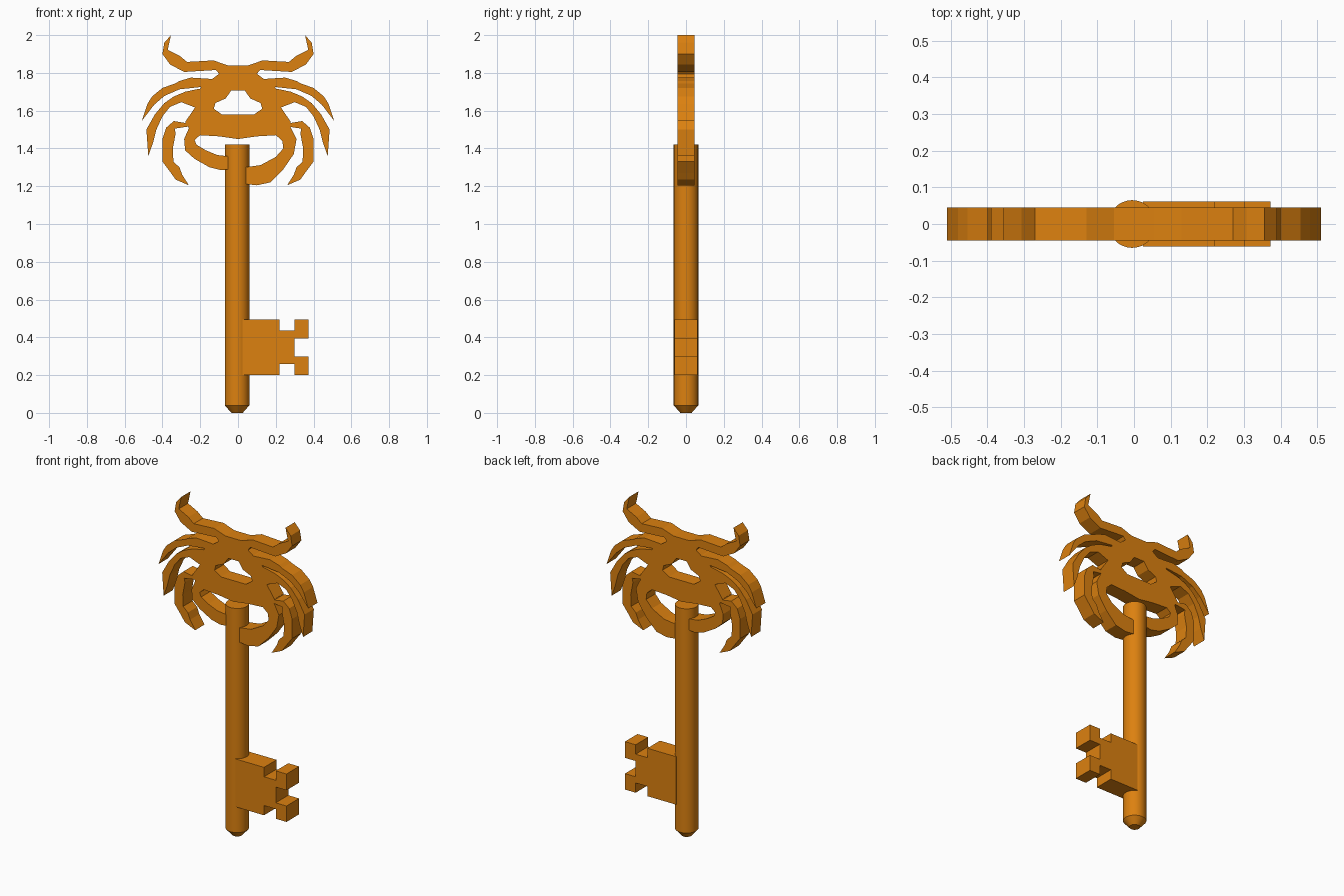
import bpy, bmesh, math

if "Cube" in bpy.data.objects:
    bpy.data.objects.remove(bpy.data.objects["Cube"])

gold = bpy.data.materials.new("orange_gold")
gold.diffuse_color = (0.72, 0.22, 0.005, 1)
gold.use_nodes = True
gold.node_tree.nodes["Principled BSDF"].inputs["Base Color"].default_value = gold.diffuse_color


def add_object(name, bm):
    bmesh.ops.recalc_face_normals(bm, faces=bm.faces)
    mesh = bpy.data.meshes.new(name)
    bm.to_mesh(mesh)
    bm.free()
    obj = bpy.data.objects.new(name, mesh)
    bpy.context.collection.objects.link(obj)
    mesh.materials.append(gold)
    return obj


def plate(name, points, half):
    """Extrude an x/z outline through y from -half to +half."""
    bm = bmesh.new()
    face = bm.faces.new([bm.verts.new((x, -half, z)) for x, z in points])
    ext = bmesh.ops.extrude_face_region(bm, geom=[face])
    verts = [v for v in ext["geom"] if isinstance(v, bmesh.types.BMVert)]
    bmesh.ops.translate(bm, verts=verts, vec=(0, 2 * half, 0))
    return add_object(name, bm)


def flip(points):
    return [(-x, z) for x, z in points]


def combine(target, other, operation):
    mod = target.modifiers.new("combine", 'BOOLEAN')
    mod.operation, mod.solver, mod.object = operation, 'EXACT', other
    bpy.context.view_layer.objects.active = target
    bpy.ops.object.modifier_apply(modifier=mod.name)
    bpy.data.objects.remove(other)


# crab shell, half outline mirrored
T = 0.045
half_shell = [(0, 1.84), (.055, 1.84), (.12, 1.82), (.10, 1.795), (.14, 1.765),
              (.19, 1.735), (.215, 1.69), (.225, 1.62), (.28, 1.54), (.255, 1.50),
              (.20, 1.47), (.10, 1.464), (0, 1.45)]
crab = plate("crab_bow", half_shell + flip(half_shell[1:-1])[::-1], T)

# paired limbs
claw = [(.03, 1.835), (.055, 1.84), (.13, 1.866), (.27, 1.858), (.307, 1.889),
        (.372, 1.922), (.355, 2.0), (.39, 1.96), (.40, 1.90), (.36, 1.845),
        (.285, 1.805), (.12, 1.815), (.06, 1.80)]
front_leg = [(.11, 1.775), (.14, 1.768), (.25, 1.775), (.31, 1.757), (.33, 1.745),
             (.40, 1.72), (.455, 1.675), (.48, 1.635), (.51, 1.545), (.445, 1.63),
             (.39, 1.678), (.31, 1.713), (.20, 1.725), (.12, 1.74)]
middle_leg = [(.15, 1.72), (.21, 1.715), (.28, 1.70), (.34, 1.675), (.39, 1.64),
              (.44, 1.58), (.485, 1.50), (.475, 1.36), (.45, 1.43), (.432, 1.50),
              (.40, 1.57), (.36, 1.62), (.30, 1.645), (.21, 1.61), (.15, 1.62)]
lower_leg = [(.20, 1.57), (.25, 1.575), (.28, 1.535), (.34, 1.545), (.38, 1.51),
             (.40, 1.45), (.40, 1.33), (.355, 1.27), (.33, 1.235), (.26, 1.205),
             (.295, 1.26), (.31, 1.30), (.342, 1.33), (.345, 1.40), (.33, 1.48),
             (.335, 1.505), (.27, 1.515), (.20, 1.52)]
for limb in (claw, front_leg, middle_leg, lower_leg):
    for outline in (limb, flip(limb)):
        combine(crab, plate("limb", outline, T), 'UNION')

# back legs curling in to the shaft, different on each side
left_back = [(-.25, 1.53), (-.285, 1.45), (-.28, 1.39), (-.23, 1.345), (-.15, 1.30),
             (-.09, 1.285), (-.04, 1.29), (-.04, 1.357), (-.11, 1.365), (-.17, 1.39),
             (-.22, 1.42), (-.23, 1.445), (-.19, 1.48)]
right_back = [(.25, 1.54), (.28, 1.51), (.31, 1.45), (.295, 1.37), (.24, 1.29),
              (.17, 1.22), (.10, 1.205), (.035, 1.212), (.035, 1.30), (.12, 1.312),
              (.20, 1.355), (.24, 1.40), (.235, 1.44), (.19, 1.48)]
for outline in (left_back, right_back):
    combine(crab, plate("limb", outline, T), 'UNION')

# opening in the shell
half_hole = [(.035, 1.708), (.065, 1.665), (.12, 1.64), (.128, 1.61), (.085, 1.58)]
combine(crab, plate("hole", half_hole + flip(half_hole)[::-1], 0.1), 'DIFFERENCE')

# shaft with a chamfered tip
bm = bmesh.new()
rings = []
for r, z in ((.03, 0), (.065, .04), (.065, 1.42)):
    rings.append([bm.verts.new((-.005 + r * math.cos(math.tau * i / 48),
                                r * math.sin(math.tau * i / 48), z)) for i in range(48)])
for a, b in zip(rings, rings[1:]):
    for i in range(48):
        j = (i + 1) % 48
        bm.faces.new((a[i], a[j], b[j], b[i]))
bm.faces.new(rings[0])
bm.faces.new(rings[-1])
shaft = add_object("shaft", bm)

# notched bit
plate("key_bit", [(.025, .20), (.22, .20), (.22, .26), (.30, .26), (.30, .20), (.373, .20),
                  (.373, .298), (.30, .298), (.30, .395), (.373, .395), (.373, .495),
                  (.30, .495), (.30, .437), (.22, .437), (.22, .495), (.025, .495)], .061)

# smooth the round shaft, keep hard edges
bpy.ops.object.select_all(action='DESELECT')
shaft.select_set(True)
bpy.context.view_layer.objects.active = shaft
bpy.ops.object.shade_smooth_by_angle(angle=math.radians(30))
